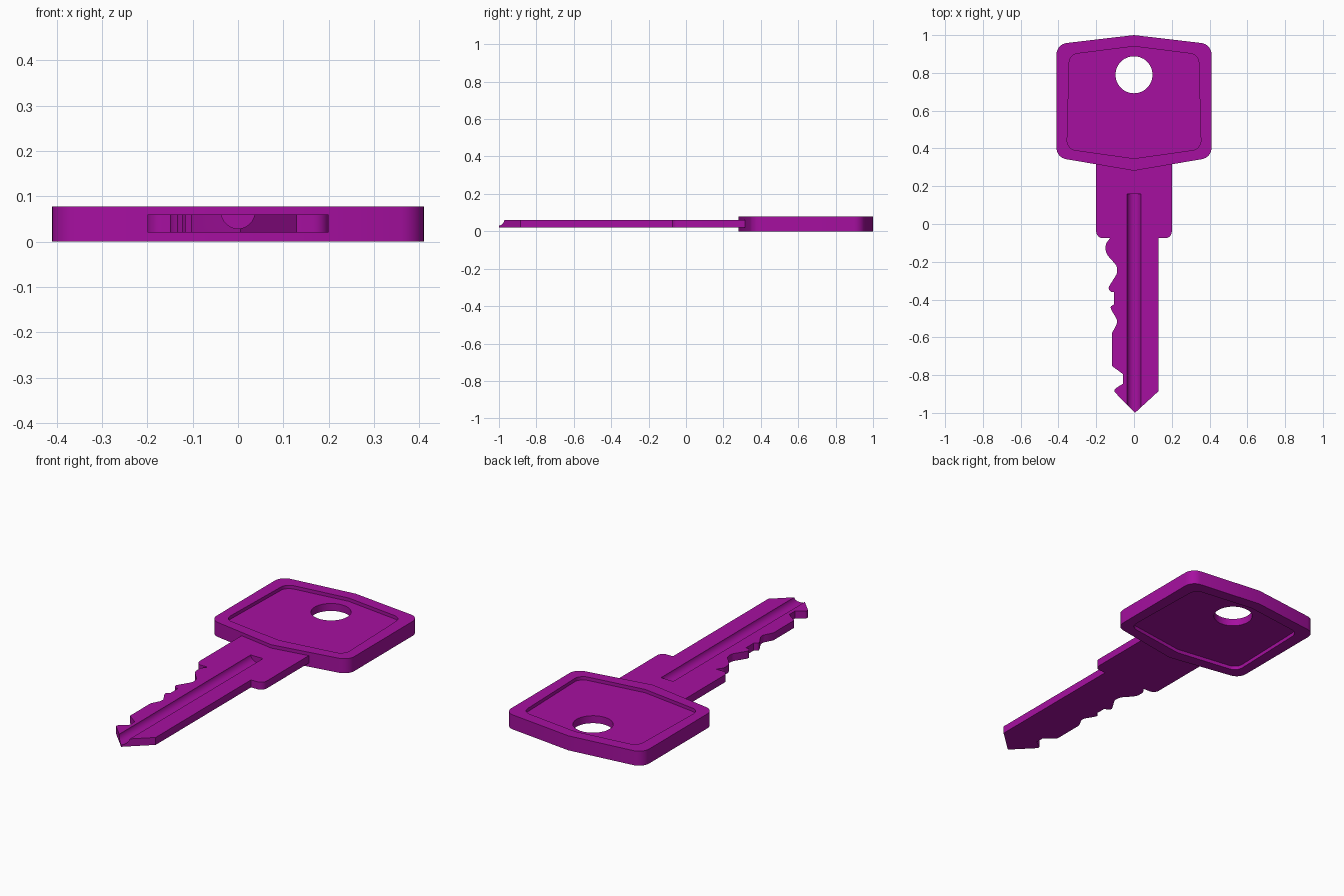
import bpy, bmesh, math
from mathutils import Vector

if "Cube" in bpy.data.objects:
    bpy.data.objects.remove(bpy.data.objects["Cube"])

mat = bpy.data.materials.new("purple")
mat.diffuse_color = (0.38, 0.005, 0.35, 1)
mat.use_nodes = True
mat.node_tree.nodes["Principled BSDF"].inputs["Base Color"].default_value = mat.diffuse_color


def rounded(points, steps=6):
    """Turn (x, y, radius) corners into an outline with arc corners."""
    out, n = [], len(points)
    for i, (x, y, r) in enumerate(points):
        p = Vector((x, y))
        a = Vector(points[i - 1][:2]) - p
        b = Vector(points[(i + 1) % n][:2]) - p
        half = a.angle(b) / 2
        if r == 0 or half > 1.56:
            out.append(p)
            continue
        t = min(r / math.tan(half), 0.48 * a.length, 0.48 * b.length)
        r = t * math.tan(half)
        a.normalize()
        b.normalize()
        c = p + (a + b).normalized() * (r / math.sin(half))
        start, end = p + a * t - c, p + b * t - c
        turn = math.atan2(start.x * end.y - start.y * end.x, start.dot(end))
        for k in range(steps + 1):
            w = turn * k / steps
            out.append(c + Vector((start.x * math.cos(w) - start.y * math.sin(w),
                                   start.x * math.sin(w) + start.y * math.cos(w))))
    return out


def slab(name, outline, z0, z1):
    bm = bmesh.new()
    face = bm.faces.new([bm.verts.new((p[0], p[1], z0)) for p in outline])
    ext = bmesh.ops.extrude_face_region(bm, geom=[face])
    bmesh.ops.translate(bm, vec=(0, 0, z1 - z0),
                        verts=[v for v in ext["geom"] if isinstance(v, bmesh.types.BMVert)])
    bmesh.ops.recalc_face_normals(bm, faces=bm.faces)
    me = bpy.data.meshes.new(name)
    bm.to_mesh(me)
    bm.free()
    ob = bpy.data.objects.new(name, me)
    bpy.context.collection.objects.link(ob)
    me.materials.append(mat)
    return ob


def activate(ob):
    bpy.ops.object.select_all(action='DESELECT')
    ob.select_set(True)
    bpy.context.view_layer.objects.active = ob


def cut(ob, cutter):
    mod = ob.modifiers.new("cut", 'BOOLEAN')
    mod.operation, mod.solver, mod.object = 'DIFFERENCE', 'EXACT', cutter
    activate(ob)
    bpy.ops.object.modifier_apply(modifier=mod.name)
    bpy.data.objects.remove(cutter)


def plate(top, upper, lower, bottom, r):
    """Six-cornered mirrored head outline."""
    (ux, uy), (lx, ly) = upper, lower
    return rounded([(0, top, 0), (-ux, uy, r), (-lx, ly, r),
                    (0, bottom, 0), (lx, ly, r), (ux, uy, r)], 8)


# head with a recess on both faces and a ring hole
head = slab("head", plate(1.0, (0.41, 0.952), (0.41, 0.352), 0.282, 0.06), 0, 0.078)
for z0, z1 in ((0.06, 0.12), (-0.05, 0.02)):
    cut(head, slab("recess", plate(0.94, (0.342, 0.897), (0.355, 0.397), 0.347, 0.05), z0, z1))
circle = [(0.098 * math.cos(a * math.tau / 48), 0.79 + 0.098 * math.sin(a * math.tau / 48))
          for a in range(48)]
cut(head, slab("ring_hole", circle, -0.1, 0.2))

# blade: collar, toothed left edge, pointed tip, straight right edge
teeth = [(-0.127, -0.075, 0), (-0.15, -0.105, 0.04), (-0.15, -0.155, 0.06),
         (-0.092, -0.22, 0.04), (-0.088, -0.26, 0.04), (-0.138, -0.34, 0.02),
         (-0.122, -0.36, 0.01), (-0.105, -0.36, 0), (-0.105, -0.425, 0),
         (-0.126, -0.438, 0.01), (-0.116, -0.462, 0.02), (-0.084, -0.515, 0.04),
         (-0.116, -0.577, 0), (-0.116, -0.752, 0), (-0.058, -0.795, 0),
         (-0.058, -0.845, 0), (-0.112, -0.88, 0.015)]
outline = [(0, 0.3, 0), (-0.2, 0.335, 0), (-0.2, -0.075, 0.035)] + teeth + [
    (0.005, -1.0, 0), (0.13, -0.885, 0), (0.13, -0.075, 0),
    (0.2, -0.075, 0.035), (0.2, 0.335, 0)]
blade = slab("blade", rounded(outline), 0.02, 0.06)

# round groove running along the blade's top to the tip
bpy.ops.mesh.primitive_cylinder_add(vertices=48, radius=0.037, depth=1.36,
                                    location=(0, -0.52, 0.066), rotation=(math.pi / 2, 0, 0))
groove = bpy.context.object
groove.data.materials.append(mat)
cut(blade, groove)

for ob in (head, blade):
    activate(ob)
    bpy.ops.object.shade_smooth_by_angle(angle=math.radians(30))
